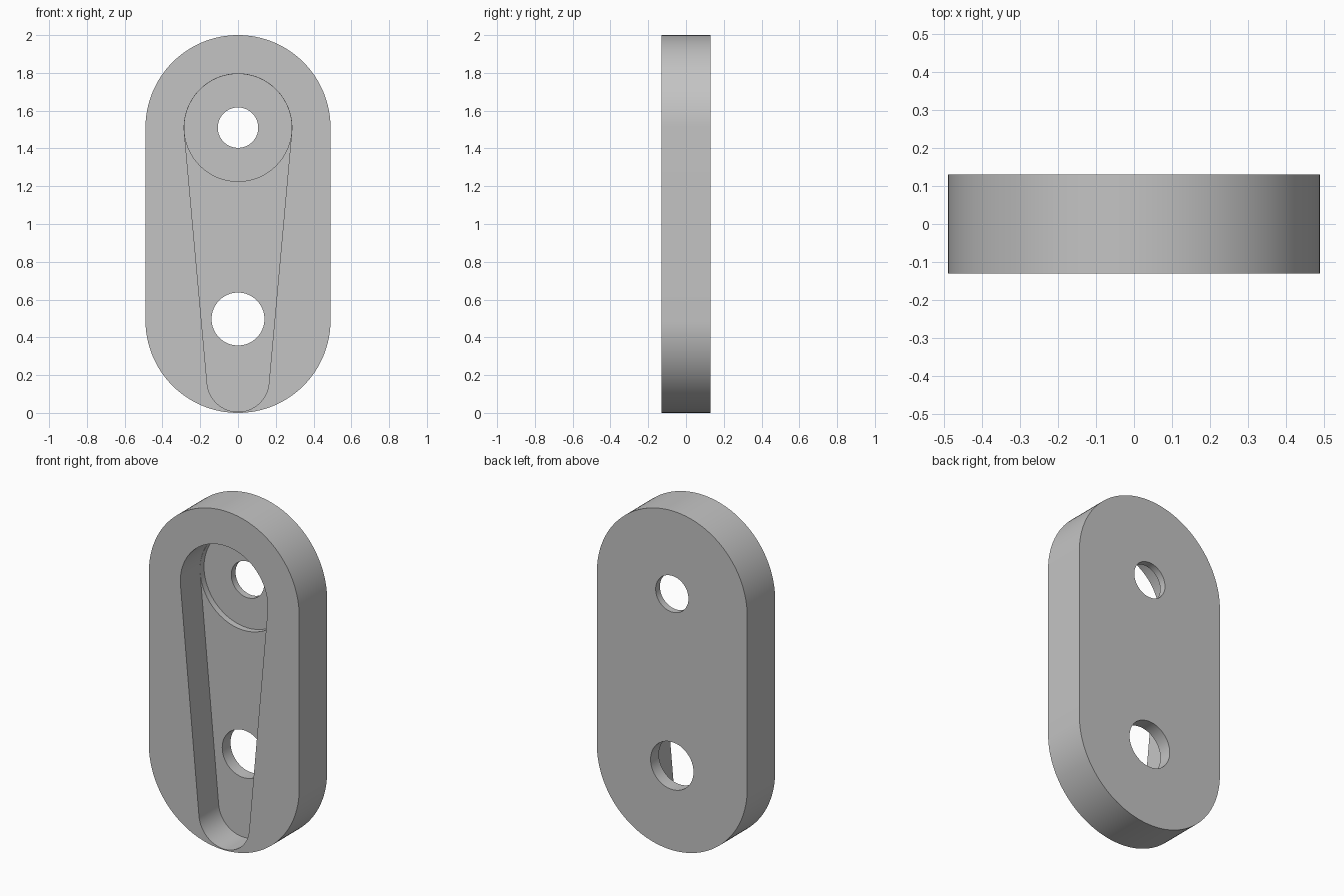
import bpy, bmesh, math

default = bpy.data.objects.get("Cube")
if default:
    bpy.data.objects.remove(default, do_unlink=True)

SEGMENTS = 64      # per half circle
FRONT, BACK = -0.13, 0.13
UPPER_Z, LOWER_Z = 1.51, 0.497

grey = bpy.data.materials.new("plain grey")
grey.use_nodes = True
colour = (0.55, 0.55, 0.55, 1)
grey.diffuse_color = colour
grey.node_tree.nodes["Principled BSDF"].inputs["Base Color"].default_value = colour


def arc(z, radius, start, end):
    """Points of an arc in the xz plane, centred on x = 0."""
    steps = [start + (end - start) * i / SEGMENTS for i in range(SEGMENTS + 1)]
    return [(radius * math.cos(a), z + radius * math.sin(a)) for a in steps]


def capsule(top_z, top_r, low_z, low_r):
    """Two circles joined by their outer tangents."""
    tilt = math.asin((top_r - low_r) / (top_z - low_z))
    return (arc(top_z, top_r, -tilt, math.pi + tilt)
            + arc(low_z, low_r, math.pi + tilt, 2 * math.pi - tilt))


def circle(z, radius):
    return arc(z, radius, 0, 2 * math.pi)[:-1]


def prism(name, profile, y0, y1):
    """Extrude an xz profile along y."""
    bm = bmesh.new()
    face = bm.faces.new([bm.verts.new((x, y0, z)) for x, z in profile])
    side = bmesh.ops.extrude_face_region(bm, geom=[face])["geom"]
    verts = [v for v in side if isinstance(v, bmesh.types.BMVert)]
    bmesh.ops.translate(bm, verts=verts, vec=(0, y1 - y0, 0))
    bmesh.ops.recalc_face_normals(bm, faces=bm.faces)
    mesh = bpy.data.meshes.new(name)
    bm.to_mesh(mesh)
    bm.free()
    mesh.materials.append(grey)
    obj = bpy.data.objects.new(name, mesh)
    bpy.context.collection.objects.link(obj)
    return obj


# Rounded plate
plate = prism("plate", capsule(1.51, 0.49, 0.49, 0.49), FRONT, BACK)

# Tapered pocket, round counterbore and the two through holes
cutters = [
    prism("pocket_cutter", capsule(UPPER_Z, 0.285, 0.17, 0.164), FRONT - 0.1, 0.053),
    prism("counterbore_cutter", circle(UPPER_Z, 0.2845), 0, 0.09),
    prism("upper_hole_cutter", circle(UPPER_Z, 0.107), 0, BACK + 0.1),
    prism("lower_hole_cutter", circle(LOWER_Z, 0.14), 0, BACK + 0.1),
]

bpy.ops.object.select_all(action="DESELECT")
bpy.context.view_layer.objects.active = plate
plate.select_set(True)
for cutter in cutters:
    cutter.hide_render = True
    cut = plate.modifiers.new(cutter.name, "BOOLEAN")
    cut.operation = "DIFFERENCE"
    cut.solver = "EXACT"
    cut.object = cutter
    bpy.ops.object.modifier_apply(modifier=cut.name)
    bpy.data.objects.remove(cutter, do_unlink=True)

bpy.ops.object.shade_smooth_by_angle(angle=math.radians(30))
